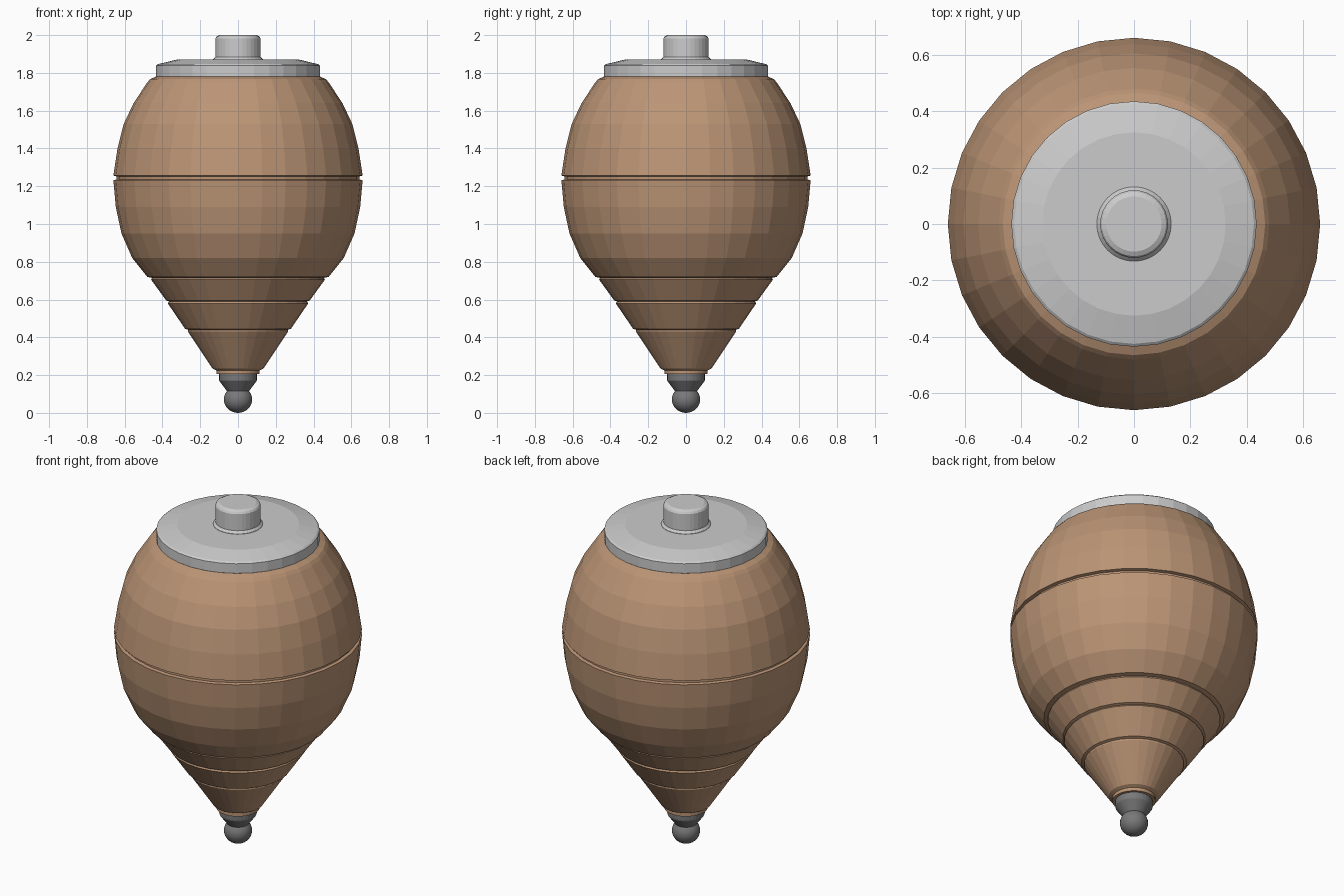
import bpy, bmesh, math

cube = bpy.data.objects.get("Cube")
if cube:
    bpy.data.objects.remove(cube, do_unlink=True)


def material(name, rgb):
    mat = bpy.data.materials.new(name)
    mat.use_nodes = True
    mat.diffuse_color = (*rgb, 1)
    mat.node_tree.nodes["Principled BSDF"].inputs["Base Color"].default_value = (*rgb, 1)
    return mat


def lathe(name, profile, mat, sides=32):
    """Revolve a bottom-to-top (radius, height) profile and close both ends."""
    bm = bmesh.new()
    rings = []
    for r, z in profile:
        angles = [math.tau * i / sides for i in range(sides)]
        rings.append([bm.verts.new((r * math.cos(a), r * math.sin(a), z)) for a in angles])
    for low, high in zip(rings, rings[1:]):
        for i in range(sides):
            j = (i + 1) % sides
            bm.faces.new((low[i], low[j], high[j], high[i]))
    bm.faces.new(rings[0][::-1])
    bm.faces.new(rings[-1])
    mesh = bpy.data.meshes.new(name)
    bm.to_mesh(mesh)
    bm.free()
    mesh.materials.append(mat)
    obj = bpy.data.objects.new(name, mesh)
    bpy.context.collection.objects.link(obj)
    return obj


wood = material("warm wood", (0.50, 0.30, 0.18))
steel = material("pale metal", (0.60, 0.60, 0.60))
iron = material("dark metal", (0.19, 0.19, 0.19))

# Wooden body: neck, stepped cone with grooves, rounded belly with waist groove
neck = [(0.115, 0.205), (0.115, 0.225), (0.135, 0.235)]
cone = [(0.265, 0.43), (0.265, 0.44), (0.28, 0.445),
        (0.372, 0.58), (0.365, 0.59), (0.38, 0.595),
        (0.46, 0.705), (0.455, 0.715), (0.48, 0.72)]
belly = [(0.56, 0.82), (0.617, 0.95), (0.647, 1.09), (0.66, 1.232)]
waist = [(0.642, 1.236), (0.642, 1.252), (0.66, 1.256)]
shoulder = [(0.638, 1.40), (0.605, 1.53), (0.553, 1.64),
            (0.48, 1.75), (0.465, 1.767), (0.43, 1.782)]
lathe("wooden_body", neck + cone + belly + waist + shoulder, wood)

# Metal lid on top of the body
lathe("lid", [(0.425, 1.775), (0.435, 1.782), (0.435, 1.838),
              (0.425, 1.846), (0.325, 1.87)], steel)

# Button with a flared foot and bevelled rim
lathe("top_button", [(0.132, 1.86), (0.132, 1.872), (0.12, 1.885),
                     (0.12, 1.982), (0.114, 1.992), (0.098, 2.0)], steel)

# Tapered metal socket below the neck
lathe("tip_socket", [(0.055, 0.11), (0.062, 0.12), (0.098, 0.168),
                     (0.10, 0.175), (0.10, 0.21)], iron)

# Ball point
bpy.ops.mesh.primitive_uv_sphere_add(segments=32, ring_count=16, radius=0.075,
                                     location=(0, 0, 0.075))
ball = bpy.context.object
ball.name = "ball_tip"
ball.scale.z = 0.95
ball.location.z = 0.075 * ball.scale.z
ball.data.materials.append(iron)
bpy.ops.object.shade_smooth_by_angle()
